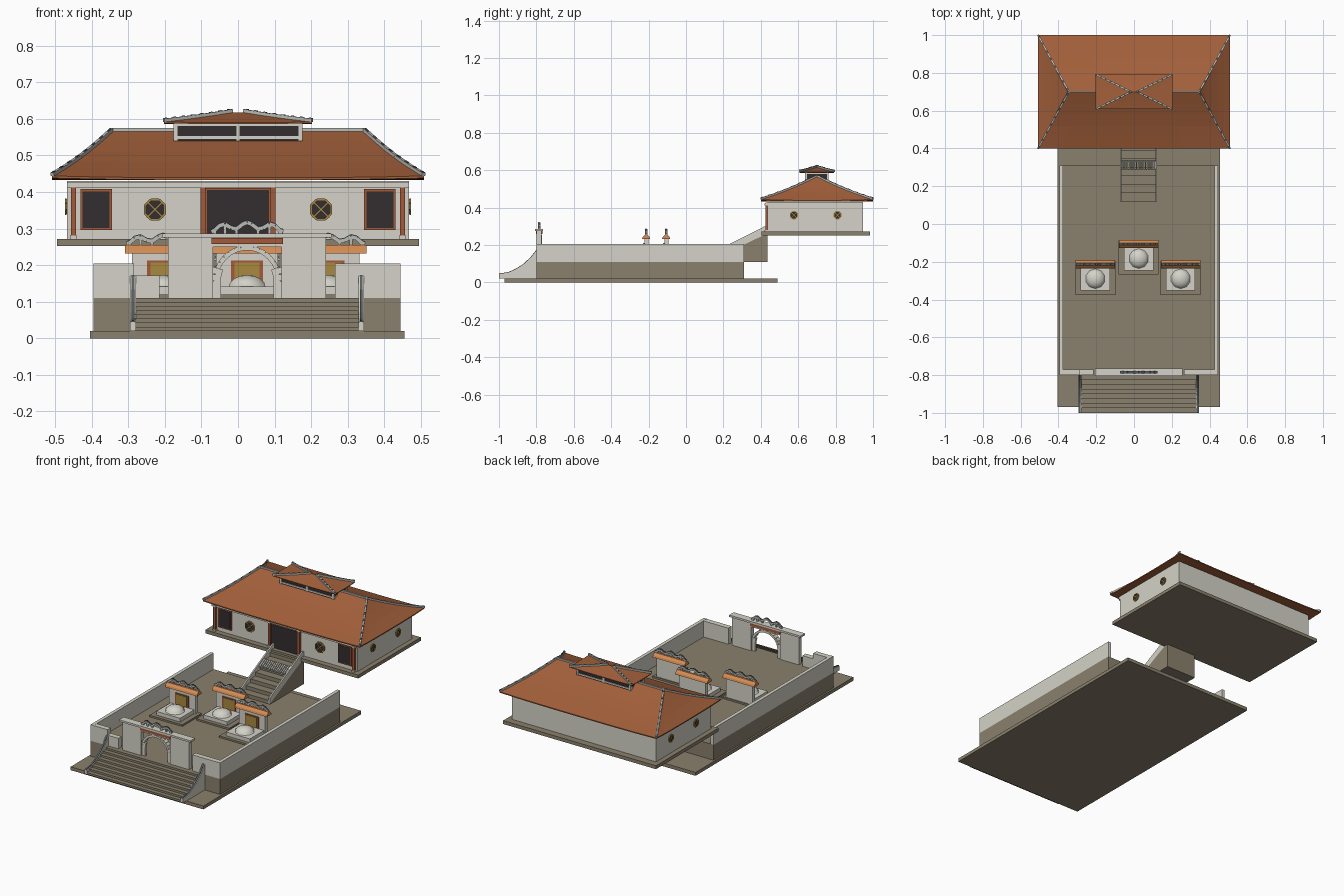
import bpy, bmesh, math
from mathutils import Vector

if "Cube" in bpy.data.objects:
    bpy.data.objects.remove(bpy.data.objects["Cube"])

def material(name, r, g, b):
    m = bpy.data.materials.new(name)
    m.diffuse_color = (r, g, b, 1)
    m.use_nodes = True
    m.node_tree.nodes["Principled BSDF"].inputs["Base Color"].default_value = m.diffuse_color
    return m

WHITE = material("lime_plaster", .66, .65, .58)
STONE = material("brown_stone", .255, .22, .155)
ROOF = material("roof_tile", .36, .115, .042)
RED = material("terracotta_trim", .36, .10, .04)
ORANGE = material("orange_tile", .66, .26, .085)
GOLD = material("gold_panel", .40, .25, .05)
DARK = material("dark_opening", .034, .026, .028)
GREY = material("ridge_grey", .50, .51, .48)
SLATE = material("ridge_slate", .10, .115, .115)

def finish(name, bm, mat):
    bmesh.ops.recalc_face_normals(bm, faces=bm.faces)
    me = bpy.data.meshes.new(name)
    bm.to_mesh(me)
    bm.free()
    me.materials.append(mat)
    ob = bpy.data.objects.new(name, me)
    bpy.context.collection.objects.link(ob)
    return ob

def add_prism(bm, poly, vec):
    # closed polygon of 3D points swept along a vector
    a = [bm.verts.new(p) for p in poly]
    b = [bm.verts.new(Vector(p) + Vector(vec)) for p in poly]
    bm.faces.new(a)
    bm.faces.new(b[::-1])
    for i in range(len(a)):
        j = (i + 1) % len(a)
        bm.faces.new((a[i], a[j], b[j], b[i]))

def boxes(name, mat, *items):
    bm = bmesh.new()
    for x0, x1, y0, y1, z0, z1 in items:
        add_prism(bm, [(x0, y0, z0), (x1, y0, z0), (x1, y1, z0), (x0, y1, z0)], (0, 0, z1 - z0))
    return finish(name, bm, mat)

def prism(name, mat, poly, vec):
    bm = bmesh.new()
    add_prism(bm, poly, vec)
    return finish(name, bm, mat)

def add_bar(bm, a, b, w, h):
    # rectangular bar between two points, w sideways and h upwards
    a, b = Vector(a), Vector(b)
    d = (b - a).normalized()
    side = d.cross(Vector((0, 0, 1)) if abs(d.z) < .95 else Vector((0, 1, 0))).normalized()
    up = side.cross(d)
    s, u = side * w / 2, up * h / 2
    add_prism(bm, [a - s - u, a + s - u, a + s + u, a - s + u], b - a)

def bars(name, mat, segs, w, h):
    bm = bmesh.new()
    for a, b in segs:
        add_bar(bm, a, b, w, h)
    return finish(name, bm, mat)

def chain(pts):
    return list(zip(pts[:-1], pts[1:]))

C = .025  # courtyard centre line in x

# --- Courtyard: base, deck and walls
boxes("ground_slab", STONE, (C - .43, C + .43, -.97, .49, 0, .02))
boxes("terrace", STONE, (C - .42, C + .42, -.80, .31, .02, .11))
boxes("side_walls", WHITE, (C - .42, C - .40, -.80, .31, .11, .205), (C + .40, C + .42, -.80, .31, .11, .205))
boxes("front_walls", WHITE, (-.395, -.285, -.80, -.77, .11, .204), (-.285, -.215, -.80, -.77, .11, .172),
      (.265, .445, -.80, -.77, .11, .204))

# --- Front stairs with curved cheek walls
N = 8
boxes("front_steps", STONE, *[(C - .306, C + .306, -1 + .2 * i / N, -.8, .02 + .09 * i / N, .02 + .09 * (i + 1) / N)
                              for i in range(N)])
CURVE = [(-1, .045), (-.95, .052), (-.91, .07), (-.87, .095), (-.83, .132), (-.80, .17)]
for side, x in (("left", C - .32), ("right", C + .304)):
    prism("cheek_wall_" + side, WHITE, [(x, -1, .02)] + [(x, y, z) for y, z in CURVE] + [(x, -.80, .02)], (.016, 0, 0))
    bars("cheek_ornament_" + side, SLATE, chain([(x + .008, y, z) for y, z in CURVE]), .008, .006)

# --- Gate: piers, lintel, arch ring with open corners
boxes("gate_body", WHITE, (C - .216, C - .094, -.798, -.772, .11, .275), (C + .094, C + .216, -.798, -.772, .11, .275),
      (C - .094, C + .094, -.798, -.772, .25, .275))
boxes("gate_coping", WHITE, (C - .231, C + .231, -.806, -.764, .275, .286))
ring = [(C + .087 * math.cos(math.pi * i / 16), -.785, .157 + .09 * math.sin(math.pi * i / 16)) for i in range(17)]
ring = [(C + .087, -.785, .11)] + ring + [(C - .087, -.785, .11)]
bm = bmesh.new()
for a, b in chain(ring):
    add_bar(bm, a, b, .03, .013)
finish("gate_arch_ring", bm, WHITE)
boxes("gate_plaque", RED, (C - .098, C + .098, -.803, -.767, .258, .274))

def crest(name, cx, y, z, half, h):
    # pair of wavy ridge figures meeting at a centre peak
    wave = [(0, 1), (.12, .85), (.3, .4), (.45, .5), (.62, .85), (.78, .7), (.9, .3), (1, .15)]
    segs, feet = [], []
    for s in (-1, 1):
        pts = [(cx + s * u * half, y, z + v * h) for u, v in wave]
        segs += chain(pts)
        feet += [((p[0], y, z), p) for p in pts[2::2]]
    bars(name, GREY, segs, .012, .010)
    bars(name + "_spines", SLATE, [((a[0], y, a[2] + .006), (b[0], y, b[2] + .006)) for a, b in segs], .006, .004)
    bars(name + "_feet", GREY, feet, .008, .006)

crest("gate_crest", C, -.785, .286, .098, .03)

# --- Three domed graves, each with a roofed headstone
def grave(tag, cx, cy):
    boxes("grave_slab_" + tag, STONE, (cx - .106, cx + .106, cy - .09, cy + .09, .11, .12))
    boxes("grave_plinth_" + tag, WHITE, (cx - .077, cx + .077, cy - .068, cy + .062, .12, .142))
    bm = bmesh.new()
    bmesh.ops.create_uvsphere(bm, u_segments=10, v_segments=8, radius=1)
    bmesh.ops.bisect_plane(bm, geom=bm.verts[:] + bm.edges[:] + bm.faces[:], plane_co=(0, 0, 0),
                           plane_no=(0, 0, -1), clear_outer=True)
    for v in bm.verts:
        v.co = (cx + v.co.x * .053, cy - .005 + v.co.y * .053, .14 + v.co.z * .033)
    ob = finish("grave_dome_" + tag, bm, WHITE)
    for p in ob.data.polygons:
        p.use_smooth = True
    y = cy + .072  # headstone plane
    boxes("headstone_" + tag, WHITE, (cx - .085, cx + .085, y - .010, y + .012, .12, .235))
    boxes("headstone_frame_" + tag, RED, (cx - .044, cx + .044, y - .014, y - .010, .145, .212))
    boxes("headstone_panel_" + tag, GOLD, (cx - .034, cx + .034, y - .017, y - .014, .15, .207))
    x = cx - .104
    prism("headstone_roof_" + tag, ORANGE, [(x, y - .022, .232), (x, y + .022, .232), (x, y + .018, .243),
          (x, y + .006, .255), (x, y - .006, .255), (x, y - .018, .243)], (.208, 0, 0))
    crest("headstone_crest_" + tag, cx, y, .253, .1, .028)

grave("centre", C, -.178)
grave("left", -.205, -.285)
grave("right", .247, -.285)

# --- Rear stairs up to the hall
N = 7
x0, x1 = C - .098, C + .098
boxes("rear_steps", STONE, *[(x0 + .008, x1 - .008, .12 + .315 * i / N, .435, .11 + .15 * i / N, .11 + .15 * (i + 1) / N)
                             for i in range(N)])
for side, x in (("left", x0), ("right", x1 - .008)):
    prism("rear_stair_side_" + side, STONE, [(x, .12, .11), (x, .435, .11), (x, .435, .262), (x, .12, .112)], (.008, 0, 0))
    prism("rear_balustrade_" + side, WHITE, [(x, .12, .11), (x, .435, .262), (x, .435, .30), (x, .42, .30), (x, .12, .148)],
          (.008, 0, 0))
slope = lambda y: .115 + .476 * (y - .12)
boxes("rear_stair_fence_rails", GREY, (x0 + .008, x1 - .008, .285, .292, .212, .218),
      (x0 + .008, x1 - .008, .328, .335, .237, .243))
bars("rear_stair_fence_bars", WHITE, [((x0 + .014 + i * .012, .287, slope(.287) + .025),
     (x0 + .014 + i * .012, .333, slope(.333) + .03)) for i in range(15)], .007, .008)

# --- Hall: platform, walls, columns, openings
boxes("hall_platform", STONE, (-.495, .495, .405, .985, .252, .272))
boxes("hall_walls", WHITE, (-.467, .467, .437, .945, .272, .43))
boxes("hall_beam", WHITE, (-.468, .468, .425, .437, .413, .428))
cols = (-.45, -.096, .096, .45)
boxes("hall_columns", RED, *[(x - .007, x + .007, .424, .437, .28, .413) for x in cols])
boxes("column_caps", WHITE, *[(x - .010, x + .010, .421, .437, z, z + .009) for x in cols for z in (.272, .412)])
boxes("door_frame", RED, (-.089, .089, .431, .437, .272, .411))
boxes("door_opening", DARK, (-.085, .085, .429, .432, .272, .406))
boxes("window_frames", RED, *[(s * .388 - .043, s * .388 + .043, .431, .437, .296, .408) for s in (-1, 1)])
boxes("window_openings", DARK, *[(s * .388 - .037, s * .388 + .037, .429, .432, .302, .402) for s in (-1, 1)])

def round_window(tag, c, u, n, r):
    # octagonal window: gold rim and lattice over a dark disc; u is sideways, n points outwards
    c, u, n = Vector(c), Vector(u), Vector(n)
    pt = lambda i, k: c + u * (k * math.cos(math.pi * (i + .5) / 4)) + Vector((0, 0, k * math.sin(math.pi * (i + .5) / 4)))
    prism("round_window_" + tag, DARK, [pt(i, r) for i in range(8)], n * .004)
    o = n * .004
    segs = [(pt(i, r * .97) + o, pt(i + 1, r * .97) + o) for i in range(8)]
    bars("round_window_rim_" + tag, GOLD, segs, .005, .005)
    bars("round_window_lattice_" + tag, GOLD, [(pt(i - .5, r) + o, pt(i + 3.5, r) + o) for i in (1, 3)], .003, .003)

for s, tag in ((-1, "left"), (1, "right")):
    round_window("front_" + tag, (s * .227, .437, .352), (1, 0, 0), (0, -1, 0), .031)
    for y, end in ((.577, "a"), (.81, "b")):
        round_window("side_" + tag + "_" + end, (s * .467, y, .36), (0, 1, 0), (s, 0, 0), .022)

# --- Hipped roofs with upturned corners
def roof(name, hx, hy, rx, z0, z1, sag, lift, thick):
    n, levels = 8, 5
    def point(a, b, t):  # a, b in -1..1 on the eave rectangle, t from eave to ridge
        corner = min(abs(a), abs(b)) ** 3
        z = z0 + (z1 - z0) * (t - sag * math.sin(math.pi * t)) + lift * corner * (1 - t) ** 2
        return Vector((a * (hx + (rx - hx) * t), .70 + b * hy * (1 - t), z))
    k = [-1 + 2 * i / n for i in range(n)]
    rim = [(a, -1) for a in k] + [(1, b) for b in k] + [(-a, 1) for a in k] + [(-1, -b) for b in k]
    bm = bmesh.new()
    rows = [[bm.verts.new(point(a, b, 0) - Vector((0, 0, thick))) for a, b in rim]]
    rows += [[bm.verts.new(point(a, b, i / levels)) for a, b in rim] for i in range(levels + 1)]
    m = len(rim)
    for r, q in chain(rows):
        for i in range(m):
            bm.faces.new((r[i], r[(i + 1) % m], q[(i + 1) % m], q[i]))
    hub = bm.verts.new((0, .70, z0 - thick))
    for i in range(m):
        bm.faces.new((rows[0][(i + 1) % m], rows[0][i], hub))
    bmesh.ops.remove_doubles(bm, verts=bm.verts, dist=.0002)
    bmesh.ops.dissolve_degenerate(bm, edges=bm.edges, dist=.0001)
    finish(name, bm, ROOF)
    # hip and ridge trims: grey strip with slate blocks on top
    segs, blocks = [], []
    up = Vector((0, 0, .004))
    for a in (-1, 1):
        for b in (-1, 1):
            pts = [point(a, b, i / 15) + up for i in range(16)]
            segs += chain(pts)
            blocks += [(p + up, p.lerp(q, .6) + up) for p, q in chain(pts)[::2]]
    if rx > .05:
        segs.append((Vector((-rx, .70, z1 + .003)), Vector((rx, .70, z1 + .003))))
    bars(name + "_trim", GREY, segs, .010, .009)
    bars(name + "_trim_blocks", SLATE, blocks, .006, .005)

roof("main_roof", .508, .30, .345, .439, .567, .05, .005, .006)

# --- Clerestory and small upper roof
boxes("clerestory_band", DARK, (-.17, .17, .642, .758, .54, .585))
boxes("clerestory_posts", WHITE, *[(x - .006, x + .006, y - .005, y + .005, .54, .588)
                                   for x in (-.17, 0, .17) for y in (.642, .758)])
boxes("clerestory_sills", WHITE, (-.174, .174, .638, .762, .545, .553), (-.174, .174, .638, .762, .580, .588))
roof("upper_roof", .203, .092, .016, .59, .618, .03, .002, .004)
